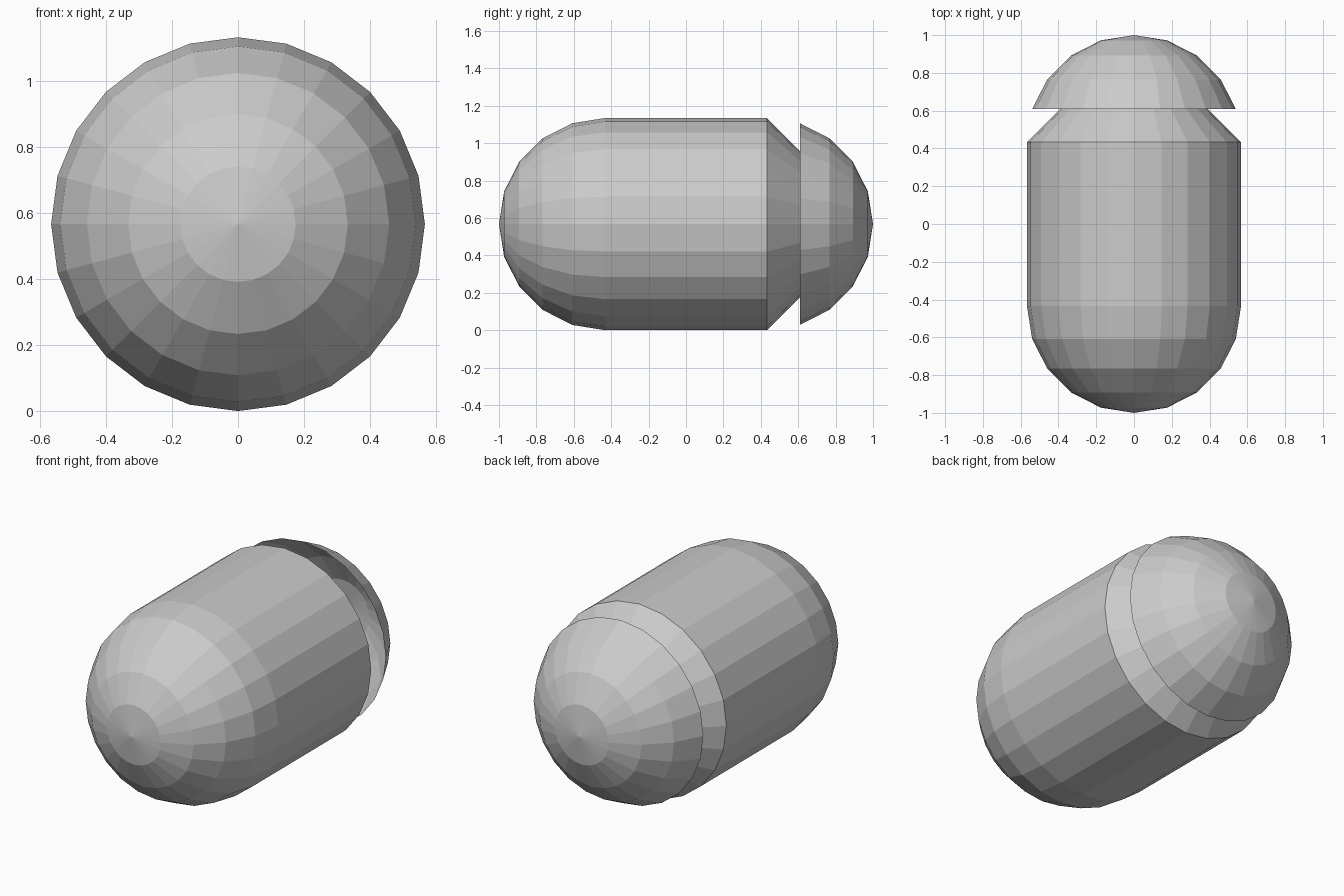
import bpy, bmesh
from math import sin, cos, radians, tau

if "Cube" in bpy.data.objects:
    bpy.data.objects.remove(bpy.data.objects["Cube"])

R = 0.567          # radius of the capsule
HALF = 1.0 - R     # y distance of the dome centres
SEGMENTS = 24


def lathe(name, profile):
    """Revolve (y, radius) points about the y axis, flat shaded."""
    bm = bmesh.new()
    rings = []
    for y, r in profile:
        if r < 1e-5:
            rings.append([bm.verts.new((0, y, R))] * SEGMENTS)
        else:
            rings.append([bm.verts.new((r * cos(tau * i / SEGMENTS), y,
                                        R + r * sin(tau * i / SEGMENTS)))
                          for i in range(SEGMENTS)])
    for a, b in zip(rings, rings[1:]):
        for i in range(SEGMENTS):
            j = (i + 1) % SEGMENTS
            corners = dict.fromkeys((a[i], b[i], b[j], a[j]))
            bm.faces.new(list(corners))
    mesh = bpy.data.meshes.new(name)
    bm.to_mesh(mesh)
    bm.free()
    obj = bpy.data.objects.new(name, mesh)
    bpy.context.collection.objects.link(obj)
    return obj


# Dome profile from equator to pole, in 18 degree steps
dome = [(HALF + R * sin(radians(a)), R * cos(radians(a))) for a in range(0, 91, 18)]

# Body: front dome, straight barrel, then a cone tapering to the rear pole
lathe("capsule_body", [(-y, r) for y, r in reversed(dome)] + [dome[0], (1.0, 0.0)])

# Rear cap: hollow open dome around the tip of the cone
lathe("rear_cap", dome[1:])
